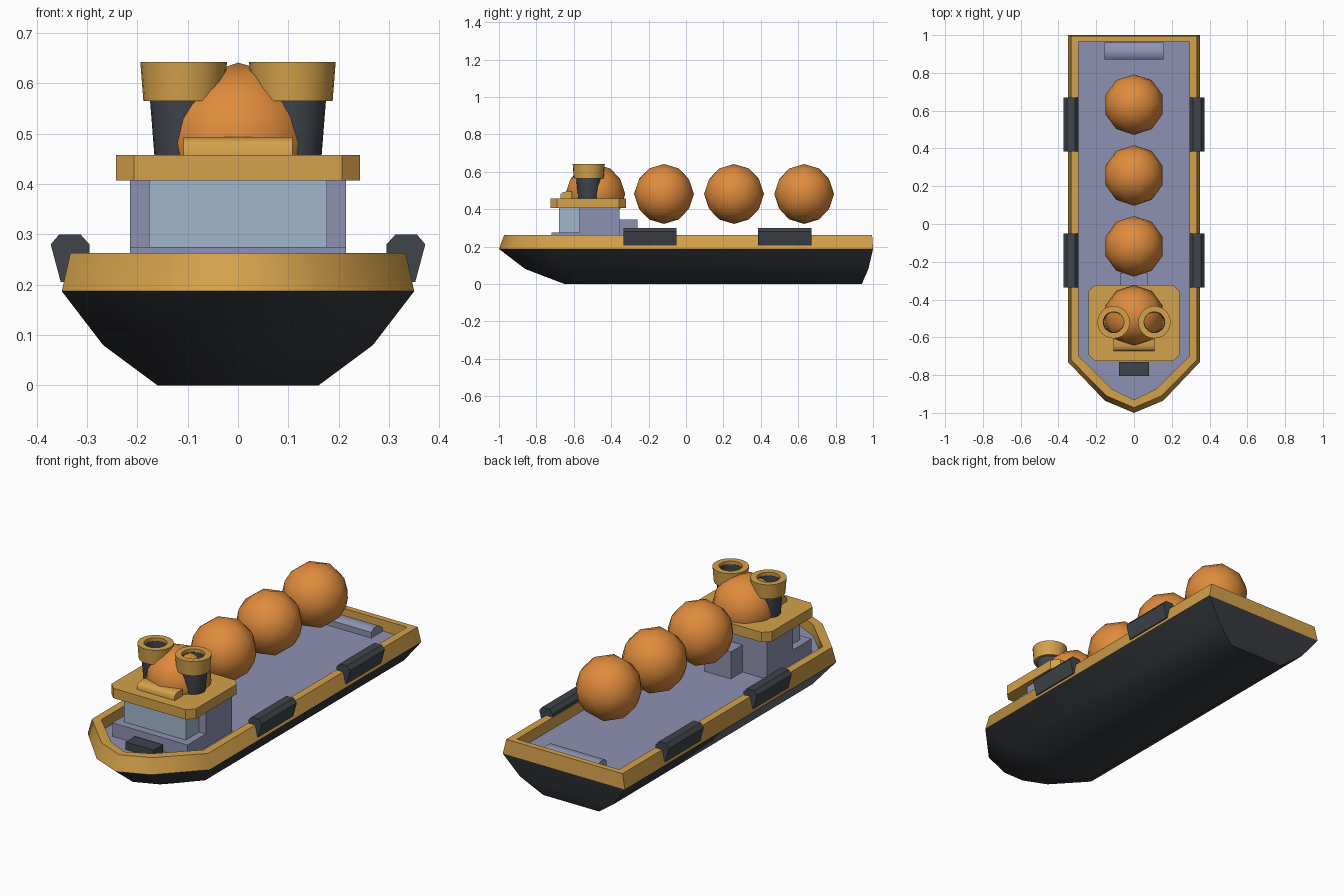
import bpy, bmesh, math

if "Cube" in bpy.data.objects:
    bpy.data.objects.remove(bpy.data.objects["Cube"])


def material(name, color):
    m = bpy.data.materials.new(name)
    m.diffuse_color = (*color, 1)
    m.use_nodes = True
    m.node_tree.nodes["Principled BSDF"].inputs["Base Color"].default_value = m.diffuse_color
    return m


YELLOW = material("ochre yellow", (0.66, 0.36, 0.07))
ORANGE = material("orange", (0.74, 0.26, 0.045))
LILAC = material("grey lilac", (0.27, 0.285, 0.44))
GLASS = material("pale blue", (0.36, 0.47, 0.61))
DARK = material("charcoal", (0.05, 0.058, 0.07))
HULL = material("dark hull", (0.038, 0.042, 0.05))


def finish(name, bm, mat, angle=30):
    bmesh.ops.recalc_face_normals(bm, faces=bm.faces)
    me = bpy.data.meshes.new(name)
    bm.to_mesh(me)
    bm.free()
    me.materials.append(mat)
    ob = bpy.data.objects.new(name, me)
    bpy.context.collection.objects.link(ob)
    bpy.ops.object.select_all(action='DESELECT')
    ob.select_set(True)
    bpy.context.view_layer.objects.active = ob
    bpy.ops.object.shade_smooth_by_angle(angle=math.radians(angle))
    return ob


def loft(name, rings, mat, angle=30, caps=True, loop=False):
    """Skin a list of equal-length closed point rings."""
    bm = bmesh.new()
    vs = [[bm.verts.new(p) for p in r] for r in rings]
    pairs = list(zip(vs, vs[1:])) + ([(vs[-1], vs[0])] if loop else [])
    n = len(vs[0])
    for a, b in pairs:
        for i in range(n):
            j = (i + 1) % n
            bm.faces.new((a[i], a[j], b[j], b[i]))
    if caps and not loop:
        bm.faces.new(vs[0])
        bm.faces.new(vs[-1])
    return finish(name, bm, mat, angle)


def box(name, x, y0, y1, z0, z1, mat):
    ring = [(-x, y0), (x, y0), (x, y1), (-x, y1)]
    return loft(name, [[(*p, z) for p in ring] for z in (z0, z1)], mat)


def prism_x(name, profile, x0, x1, mat, angle=30):
    """Extrude a (y, z) profile along x."""
    return loft(name, [[(x, y, z) for y, z in profile] for x in (x0, x1)], mat, angle)


def lathe(name, profile, x, y, mat, n=24):
    """Closed ring from an (r, z) profile around a vertical axis."""
    rings = [[(x + r * math.cos(2 * math.pi * i / n),
               y + r * math.sin(2 * math.pi * i / n), z) for i in range(n)]
             for r, z in profile]
    return loft(name, rings, mat, 30, loop=True)


def outline(w, stern, shoulder, mx, my, bow, z):
    half = [(w, stern), (w, shoulder), (mx, my)]
    pts = half + [(0, bow)] + [(-x, y) for x, y in reversed(half)]
    return [(x, y, z) for x, y in pts]


# Hull, gunwale and deck
hull_top = outline(0.35, 1.0, -0.73, 0.155, -0.935, -1.0, 0.187)
loft("hull", [outline(0.16, 0.94, -0.52, 0.07, -0.62, -0.65, 0),
              outline(0.268, 0.975, -0.65, 0.12, -0.81, -0.86, 0.08),
              hull_top], HULL, 55)
inner = (0.293, 0.965, -0.70, 0.115, -0.875, -0.93)
loft("gunwale", [hull_top,
                 outline(0.333, 0.995, -0.72, 0.145, -0.91, -0.972, 0.263),
                 outline(*inner, 0.263),
                 outline(*inner, 0.187)], YELLOW, 55, loop=True)
loft("deck", [outline(*inner, 0.19), outline(*inner, 0.205)], LILAC)

# Fenders hooked over the gunwale
hook = [(0.295, 0.25), (0.295, 0.28), (0.313, 0.30), (0.355, 0.30),
        (0.372, 0.28), (0.352, 0.205), (0.335, 0.205), (0.325, 0.25)]
for side, label in ((1, "right"), (-1, "left")):
    for y0, y1, place in ((-0.335, -0.05, "front"), (0.385, 0.67, "rear")):
        loft(f"{place}_{label}_fender",
             [[(side * x, y, z) for x, z in hook] for y in (y0, y1)], DARK)

# Cabin
box("cabin", 0.215, -0.57, -0.355, 0.2, 0.41, LILAC)
box("cabin_front_base", 0.215, -0.72, -0.57, 0.2, 0.275, LILAC)
box("window_block", 0.177, -0.68, -0.57, 0.275, 0.41, GLASS)
box("cabin_rear_step", 0.075, -0.355, -0.26, 0.2, 0.345, LILAC)

# Roof slab with cut corners
rx, r0, r1, c = 0.242, -0.725, -0.322, 0.035
corner = [(-rx + c, r0), (rx - c, r0), (rx, r0 + c), (rx, r1 - c),
          (rx - c, r1), (-rx + c, r1), (-rx, r1 - c), (-rx, r0 + c)]
loft("roof", [[(*p, z) for p in corner] for z in (0.407, 0.458)], YELLOW)

# Bar on the roof, deck hatch at the bow, ramp at the stern
prism_x("roof_bar", [(-0.672, 0.455), (-0.672, 0.478), (-0.662, 0.488),
                     (-0.645, 0.493), (-0.61, 0.493), (-0.61, 0.455)],
        -0.108, 0.108, YELLOW, 50)
box("bow_hatch", 0.08, -0.805, -0.73, 0.2, 0.245, DARK)
prism_x("stern_ramp", [(0.87, 0.2), (0.87, 0.235), (0.89, 0.25), (0.925, 0.25),
                       (0.962, 0.225), (0.962, 0.2)], -0.155, 0.155, LILAC, 50)

# Cargo balls and the roof dome
for i, y in enumerate((-0.485, -0.118, 0.257, 0.632)):
    bm = bmesh.new()
    bmesh.ops.create_icosphere(bm, subdivisions=2, radius=0.16)
    bmesh.ops.translate(bm, verts=bm.verts, vec=(0, y, 0.481))
    finish("roof_dome" if i == 0 else f"cargo_ball_{i}", bm, ORANGE, 60)

# Hollow funnels with flared collars
for side, label in ((1, "right"), (-1, "left")):
    x, y = side * 0.108, -0.52
    lathe(f"{label}_funnel", [(0.058, 0.455), (0.067, 0.57), (0.067, 0.625),
                              (0.054, 0.625), (0.050, 0.455)], x, y, DARK)
    lathe(f"{label}_funnel_collar", [(0.080, 0.565), (0.086, 0.642),
                                     (0.055, 0.642), (0.055, 0.62),
                                     (0.064, 0.565)], x, y, YELLOW)
